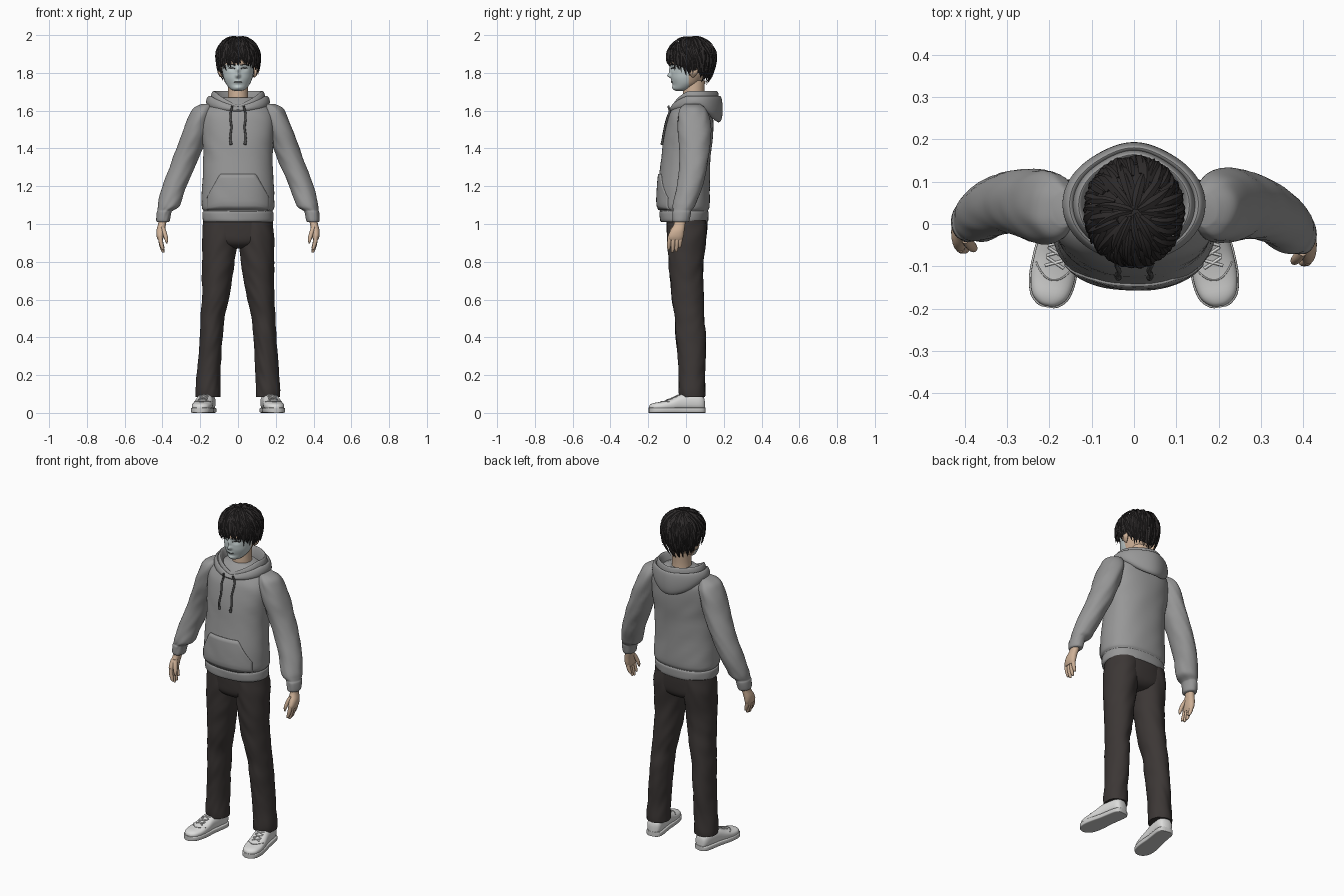
import bpy, bmesh, math, random
from math import sin, cos, pi, exp
from mathutils import Vector, Matrix, noise
from mathutils.bvhtree import BVHTree

random.seed(4)
if "Cube" in bpy.data.objects:
    bpy.data.objects.remove(bpy.data.objects["Cube"])


def material(name, *rgb):
    m = bpy.data.materials.new(name)
    m.use_nodes = True
    m.diffuse_color = (*rgb, 1)
    m.node_tree.nodes["Principled BSDF"].inputs["Base Color"].default_value = (*rgb, 1)
    return m


GREY = material("hoodie grey", .31, .31, .31)
CORD = material("cord dark grey", .09, .09, .09)
TROUSER = material("trouser charcoal", .045, .038, .036)
HAIR = material("hair black", .026, .023, .023)
SKIN = material("skin", .62, .44, .31)
FACE = material("face pale grey", .55, .62, .62)
INK = material("feature dark", .05, .05, .05)
SHOE = material("shoe white", .72, .72, .71)
SOLE = material("sole off white", .6, .6, .59)


def make(name, verts, faces, mats, recalc=True, subsurf=0, angle=50):
    """Mesh object with smooth shading."""
    mesh = bpy.data.meshes.new(name)
    mesh.from_pydata([tuple(v) for v in verts], [], faces)
    if recalc:
        bm = bmesh.new()
        bm.from_mesh(mesh)
        bmesh.ops.recalc_face_normals(bm, faces=bm.faces)
        bm.to_mesh(mesh)
        bm.free()
    for m in mats:
        mesh.materials.append(m)
    ob = bpy.data.objects.new(name, mesh)
    bpy.context.collection.objects.link(ob)
    bpy.ops.object.select_all(action='DESELECT')
    ob.select_set(True)
    bpy.context.view_layer.objects.active = ob
    bpy.ops.object.shade_smooth_by_angle(angle=math.radians(angle))
    if subsurf:
        ob.modifiers.new("smooth", 'SUBSURF').levels = subsurf
        ob.modifiers["smooth"].render_levels = subsurf
    return ob


def spline(rings, steps):
    """Catmull-Rom through tuples of numbers."""
    out, last = [], len(rings) - 1
    for i in range(last):
        quad = [rings[min(max(i + k, 0), last)] for k in (-1, 0, 1, 2)]
        for j in range(steps):
            t = j / steps
            out.append([b + .5 * t * (c - a + t * (2*a - 5*b + 4*c - d + t * (3*(b - c) + d - a)))
                        for a, b, c, d in zip(*quad)])
    return out + [list(rings[-1])]


def grid_faces(rows, n, wrap=True):
    return [(r*n + i, r*n + (i+1) % n, (r+1)*n + (i+1) % n, (r+1)*n + i)
            for r in range(rows - 1) for i in range(n if wrap else n - 1)]


def loft(name, rings, mats, n=32, p=2.0, fold=0, axis=2, tweak=None, steps=4, side=1):
    """Skin over superellipse rings (x, y, z, radius a, radius b)."""
    dense, verts = spline(rings, steps), []
    power = lambda c: math.copysign(abs(c) ** (2 / p), c)
    for x, y, z, ra, rb in dense:
        for i in range(n):
            c, s = cos(2*pi*i/n), sin(2*pi*i/n)
            k = 1 + fold * noise.noise(Vector((c*1.3 + side, s*1.3, z*15 + c*2)))
            da, db = k * ra * power(c), k * rb * power(s)
            v = Vector((x + da, y + db, z) if axis == 2 else (x + da, y, z + db))
            if tweak:
                v = tweak(v)
            v.x *= side
            verts.append(v)
    rows = len(dense)
    faces = grid_faces(rows, n) + [tuple(range(n)), tuple(range((rows-1)*n, rows*n))]
    return make(name, verts, faces, mats), BVHTree.FromPolygons(verts, faces)


def drape(name, tree, x0, x1, low, high, mat, off, n=12, m=2):
    """Thin plate laid on the front of a surface."""
    verts = []
    for j in range(m + 1):
        for i in range(n + 1):
            x = x0 + (x1 - x0) * i / n
            z = low(x) + (high(x) - low(x)) * j / m
            verts.append(tree.ray_cast(Vector((x, -1, z)), Vector((0, 1, 0)))[0] - Vector((0, off, 0)))
    ob = make(name, verts, grid_faces(m + 1, n + 1, False), [mat], recalc=False)
    mod = ob.modifiers.new("thickness", 'SOLIDIFY')
    mod.thickness, mod.offset = off + .002, -1


def tube(name, points, radius, mat):
    cu = bpy.data.curves.new(name, 'CURVE')
    cu.dimensions, cu.bevel_depth, cu.bevel_resolution, cu.use_fill_caps = '3D', radius, 2, True
    sp = cu.splines.new('POLY')
    sp.points.add(len(points) - 1)
    for q, co in zip(sp.points, points):
        q.co = (*co, 1)
    cu.materials.append(mat)
    bpy.context.collection.objects.link(bpy.data.objects.new(name, cu))


# Hoodie body, with a pinched hem band
torso = [(1.01, -.008, .178, .12), (1.02, -.01, .187, .129), (1.06, -.01, .188, .131),
         (1.07, -.01, .183, .127), (1.095, -.012, .194, .138), (1.2, -.011, .189, .137),
         (1.35, 0, .184, .13), (1.45, .01, .188, .13), (1.55, .022, .195, .122),
         (1.6, .03, .18, .11), (1.64, .035, .135, .09), (1.67, .04, .08, .065)]
_, chest = loft("hoodie_body", [(0, y, z, a, b) for z, y, a, b in torso], [GREY],
                n=64, p=2.25, fold=.025)
drape("front_pocket", chest, -.165, .165, lambda x: 1.075,
      lambda x: 1.265 - max(0, abs(x) - .095) * 1.8, GREY, .006, 36, 8)


def hood(name, rx, ry, cy, rim_z, dip, front, side, back):
    """Collar of cloth around the neck, dipping to a V at the front."""
    verts, n = [], 40
    for i in range(n):
        t = 2*pi*i/n - pi
        c = cos(t)
        rim = rim_z - dip * max(0, 1 - abs(t) / 1.2)
        bot = side + (front - side) * max(0, c) + (back - side) * max(0, -c) ** 1.5
        mid = (rim + bot) / 2
        for k, z in ((.72, rim - .06), (.83, rim - .015), (.9, rim), (.97, rim - .014),
                     (1.01, mid), (.98, bot + .015), (.86, bot), (.74, bot + .005)):
            verts.append((rx*k*sin(t), cy - ry*k*c + .012*max(0, -c)**10, z))
    faces = [(i*8 + j, i*8 + (j+1) % 8, (i+1) % n*8 + (j+1) % 8, (i+1) % n*8 + j)
             for i in range(n) for j in range(8)]
    make(name, verts, faces, [GREY], subsurf=2)


hood("hood_inner_fold", .146, .12, .045, 1.708, .075, 1.59, 1.61, 1.58)
hood("hood_outer_fold", .17, .136, .047, 1.683, .06, 1.585, 1.615, 1.535)

# Drawstrings hanging down the chest
for s, label in ((1, "left"), (-1, "right")):
    pts = [chest.ray_cast(Vector((s*(.038 + .003*sin(i)), -1, 1.595 - .0175*i)),
                          Vector((0, 1, 0)))[0] - Vector((0, .005, 0)) for i in range(11)]
    tube(label + "_drawstring", [Vector((s*.03, -.094, 1.625))] + pts, .0055, CORD)
    tube(label + "_drawstring_tip", pts[-2:], .0075, CORD)

# Arms, hands, legs and shoes
sleeve = [(.165, .035, 1.635, .03, .04), (.185, .036, 1.615, .05, .066), (.198, .04, 1.575, .06, .083),
          (.222, .042, 1.5, .068, .088), (.256, .045, 1.4, .07, .08), (.296, .038, 1.3, .068, .073),
          (.336, .02, 1.2, .064, .068), (.361, -.004, 1.12, .061, .062), (.37, -.012, 1.09, .056, .058),
          (.385, -.018, 1.072, .042, .049), (.392, -.021, 1.06, .039, .05), (.396, -.026, 1.02, .036, .046),
          (.396, -.026, 1.01, .03, .04)]
palm = [(.396, -.028, 1.04, .022, .03), (.402, -.034, 1.0, .021, .03), (.41, -.046, .965, .022, .037),
        (.412, -.054, .935, .019, .041), (.411, -.056, .915, .013, .036)]
leg = [(.094, .005, 1.02, .088, .102), (.096, .004, .93, .095, .103), (.104, 0, .8, .087, .092),
       (.111, .004, .7, .079, .087), (.121, .01, .6, .071, .085), (.135, .018, .51, .064, .077),
       (.141, .024, .42, .061, .08), (.149, .03, .3, .061, .074), (.156, .032, .2, .063, .069),
       (.159, .032, .12, .066, .07), (.159, .033, .085, .064, .067)]
shoe = [(.1, .06, .012), (.093, .085, .032), (.07, .1, .043), (.02, .105, .045), (-.03, .098, .046),
        (-.08, .075, .051), (-.13, .06, .052), (-.17, .053, .043), (-.19, .045, .026), (-.197, .035, .01)]


def place_shoe(v):
    return Matrix.Rotation(.16, 3, 'Z') @ v + Vector((.172, 0, 0))


for s, label in ((1, "left"), (-1, "right")):
    def swing(v, s=s):
        # The right arm hangs slightly further back
        if s < 0:
            v.y += .03 * min(1, max(0, (1.45 - v.z) / .4))
        return v

    loft(label + "_sleeve", sleeve, [GREY], n=40, fold=.07, tweak=swing, side=s)
    loft(label + "_palm", palm, [SKIN], n=20, p=2.3, tweak=swing, side=s)
    for f, (y, tip) in enumerate(((-.086, .862), (-.066, .848), (-.046, .852), (-.028, .872))):
        rings = [(.411 - .016*u*u, y - .006*u, .935 + (tip - .935)*u, r, r)
                 for u, r in ((0, .011), (.4, .0115), (.8, .0095), (.97, .006), (1, .002))]
        loft(f"{label}_finger_{f + 1}", rings, [SKIN], n=10, tweak=swing, side=s)
    loft(label + "_thumb", [(.4, -.06, .985, .012, .016), (.389, -.077, .955, .012, .013),
                            (.38, -.087, .92, .01, .01), (.377, -.09, .898, .003, .003)],
         [SKIN], n=12, tweak=swing, side=s)
    loft(label + "_trouser_leg", leg, [TROUSER], n=40, fold=.06, steps=6, side=s)

    _, upper = loft(label + "_shoe_upper",
                    [(0, y, top/2 + .005, w, top/2 - .005) for y, top, w in shoe],
                    [SHOE], p=2.5, axis=1, tweak=place_shoe, side=s)
    loft(label + "_shoe_sole", [(0, y*1.015, .014, w + .004, .014) for y, top, w in shoe],
         [SOLE], p=7, axis=1, tweak=place_shoe, side=s)

    def on_shoe(x, y):
        v = place_shoe(Vector((x, y, 1)))
        v.x *= s
        return upper.ray_cast(v, Vector((0, 0, -1)))[0] + Vector((0, 0, .001))

    for k in range(3):
        for d in (1, -1):
            tube(f"{label}_lace_{k + 1}{'a' if d > 0 else 'b'}",
                 [on_shoe(d*.011*q, -.045 - .024*k - .005*q) for q in (-2, -1, 0, 1, 2)], .0035, SHOE)
    tube(label + "_toe_seam", [on_shoe(.009*q, -.135 + .0015*q*q) for q in range(-5, 6)], .002, SOLE)

loft("trouser_seat", [(0, .005, 1.03, .17, .11), (0, .005, .97, .184, .107), (0, .004, .91, .175, .1),
                      (0, .004, .88, .1, .075), (0, .004, .87, .03, .04)], [TROUSER], n=40, p=2.3, fold=.02)

# Neck and head
loft("neck", [(0, .045, 1.6, .062, .06), (0, .04, 1.68, .053, .056), (0, .045, 1.76, .052, .056)], [SKIN])


def face_shape(v):
    def bump(x, z, w, h):
        return exp(-((abs(v.x) - x) / w) ** 2 - ((v.z - z) / h) ** 2)
    if v.y < 0:
        v.y -= (.021*bump(0, 1.785, .011, .011) + .011*bump(0, 1.81, .009, .02)
                + .006*bump(0, 1.752, .02, .011) + .007*bump(0, 1.722, .02, .011)
                - .007*bump(.035, 1.822, .018, .012))
    return v


skull = [(1.705, -.033, .018, .02), (1.714, -.02, .04, .045), (1.74, -.001, .062, .068),
         (1.77, .008, .075, .085), (1.8, .018, .082, .097), (1.84, .025, .087, .108),
         (1.88, .028, .09, .112), (1.92, .03, .085, .104), (1.95, .03, .068, .085), (1.975, .03, .03, .04)]
head, front = loft("head", [(0, y, z, a, b) for z, y, a, b in skull], [SKIN, FACE],
                   n=112, tweak=face_shape, steps=8)
for poly in head.data.polygons:
    poly.material_index = int(poly.center.y < .015 and poly.center.z < 1.845)

# Brows, lashes and mouth as thin plates, ears at the sides
for s, label in ((1, "left"), (-1, "right")):
    x0, x1 = sorted((s*.014, s*.058))
    brow = lambda x: 1.838 + .1 * abs(x)
    drape(label + "_brow", front, x0, x1, brow, lambda x: brow(x) + .005, INK, .003)
    lash = lambda x: 1.824 - 9 * (abs(x) - .037) ** 2
    drape(label + "_lash", front, x0 + .004, x1 - .004, lash, lambda x: lash(x) + .004, INK, .002)
    loft(label + "_ear", [(.085 + .012*sin(u), .036 + .008*u/pi, 1.775 + .065*u/pi,
                           .003 + .009*sin(u), .004 + .019*sin(u)) for u in (0, .5, 1.2, 2, 2.7, pi)],
         [SKIN], n=16, side=s)
drape("mouth", front, -.02, .02, lambda x: 1.75, lambda x: 1.753, INK, .002)

# Hair: a cap covered with layers of tapering locks
CROWN = Vector((0, .03, 1.888))


def scalp(th, az):
    rz = .1 if cos(th) > 0 else .17
    return CROWN + Vector((.108*sin(th)*sin(az), -.12*sin(th)*cos(az), rz*cos(th)))


def hairline(az):
    c = cos(az)
    z = 1.805 + .055 * max(0, c) ** 2 - .05 * max(0, -c)
    return math.acos((z - CROWN.z) / .17)


cap = [CROWN + .97 * (scalp(.03 + (hairline(2*pi*i/48) - .1) * j/15, 2*pi*i/48) - CROWN)
       for j in range(16) for i in range(48)]
make("hair_cap", cap, grid_faces(16, 48) + [tuple(range(48))], [HAIR])

verts, faces = [], []


def lock(az, t0, t1, width, lift, twist):
    base, rows = len(verts), 8
    for i in range(rows):
        u = i / (rows - 1)
        th, a = t0 + (t1 - t0)*u, az + twist*u
        c = scalp(th, a)
        out = (c - CROWN).normalized()
        across = out.cross(scalp(th + .05, a) - c).normalized()
        c = c + out * (.002 + lift*u**3 + .006*sin(pi*u))
        w = max(.0006, width * (.55 + .9*u) * (1 - u*u))
        verts.extend((c + across*w, c + out*w*.45, c - across*w, c - out*w*.35))
    faces.extend(tuple(base + k for k in f) for f in grid_faces(rows, 4))
    faces.extend([tuple(range(base, base + 4)), tuple(range(base + 4*rows - 4, base + 4*rows))])


for t0, count, width in ((.04, 13, .012), (.35, 22, .013), (.7, 30, .014),
                         (1.05, 38, .0135), (1.35, 46, .012), (1.6, 40, .011)):
    for i in range(count):
        az = 2*pi*(i + random.uniform(-.35, .35)) / count
        end = hairline(az) + random.uniform(-.08, .12)
        start = min(t0 + random.uniform(-.03, .15), end - .4)
        lock(az, start, min(start + random.uniform(.8, 1.1), end), width * random.uniform(.8, 1.25),
             random.uniform(.002, .016), random.uniform(-.1, .4))
make("hair_locks", verts, faces, [HAIR], angle=35)
